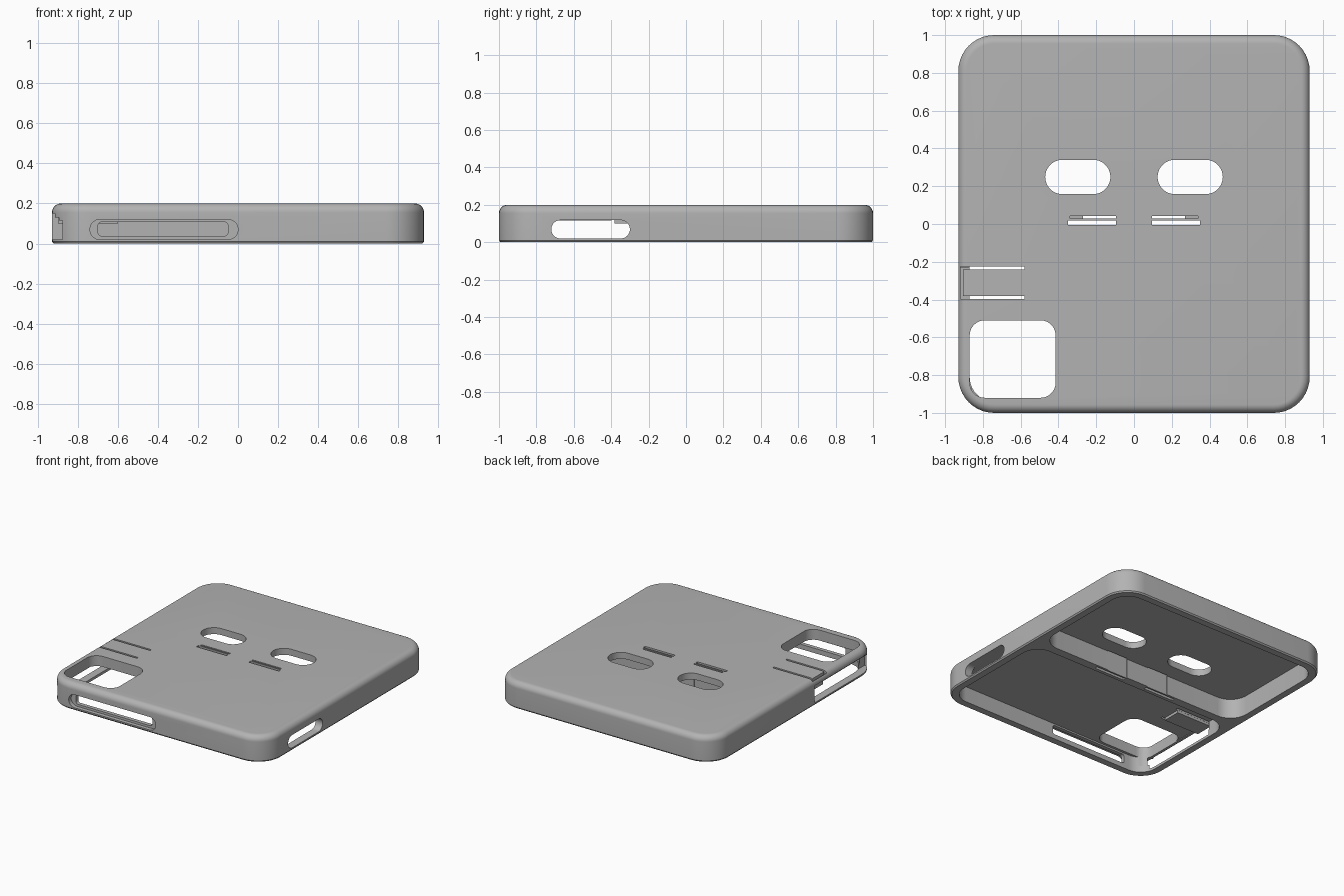
import bpy, bmesh, math
from mathutils import Matrix

default = bpy.data.objects.get("Cube")
if default:
    bpy.data.objects.remove(default, do_unlink=True)

# Single plastic colour
GRAY = (0.45, 0.45, 0.45, 1)
plastic = bpy.data.materials.new("gray plastic")
plastic.use_nodes = True
plastic.diffuse_color = GRAY
plastic.node_tree.nodes["Principled BSDF"].inputs["Base Color"].default_value = GRAY


def outline(u0, u1, v0, v1, r, steps=10):
    """Rounded rectangle as a list of points, counter-clockwise."""
    if r <= 0:
        return [(u0, v0), (u1, v0), (u1, v1), (u0, v1)]
    centres = [(u1 - r, v1 - r), (u0 + r, v1 - r), (u0 + r, v0 + r), (u1 - r, v0 + r)]
    points = []
    for quarter, (cu, cv) in enumerate(centres):
        for i in range(steps + 1):
            a = math.pi / 2 * (quarter + i / steps)
            points.append((cu + r * math.cos(a), cv + r * math.sin(a)))
    return points


def loft(name, rect, radius, layers, axis="z"):
    """Stack rounded rectangles; each layer is (inset, height along axis)."""
    place = {"z": lambda u, v, h: (u, v, h),
             "x": lambda u, v, h: (h, u, v),
             "y": lambda u, v, h: (u, h, v)}[axis]
    u0, u1, v0, v1 = rect
    bm = bmesh.new()
    rings = []
    for inset, h in layers:
        pts = outline(u0 + inset, u1 - inset, v0 + inset, v1 - inset, radius - inset)
        rings.append([bm.verts.new(place(u, v, h)) for u, v in pts])
    for low, high in zip(rings, rings[1:]):
        for i in range(len(low)):
            j = (i + 1) % len(low)
            bm.faces.new((low[i], low[j], high[j], high[i]))
    bm.faces.new(rings[0])
    bm.faces.new(rings[-1])
    bmesh.ops.remove_doubles(bm, verts=bm.verts, dist=1e-5)
    bmesh.ops.recalc_face_normals(bm, faces=bm.faces)
    mesh = bpy.data.meshes.new(name)
    bm.to_mesh(mesh)
    bm.free()
    mesh.materials.append(plastic)
    obj = bpy.data.objects.new(name, mesh)
    bpy.context.collection.objects.link(obj)
    return obj


def prism(name, rect, low, high, radius=0, axis="z"):
    return loft(name, rect, radius, [(0, low), (0, high)], axis)


# Outer shell with rounded corners and a filleted top edge
HEIGHT, FILLET = 0.2, 0.045
layers = [(0.008, 0), (0, 0.01)]
for i in range(9):
    a = math.pi / 2 * i / 8
    layers.append((FILLET * (1 - math.cos(a)), HEIGHT - FILLET * (1 - math.sin(a))))
case = loft("case_shell", (-0.93, 0.93, -1, 1), 0.19, layers)

cutters = [
    # Two open pockets underneath, leaving a divider wall between them
    prism("back_pocket", (-0.87, 0.87, 0.036, 0.94), -0.1, 0.15, 0.14),
    prism("front_pocket", (-0.87, 0.87, -0.94, -0.03), -0.1, 0.12, 0.13),
    # Corner window through the top
    prism("corner_window", (-0.87, -0.415, -0.92, -0.51), 0.05, 0.3, 0.08),
    # Front port: shallow recess and through slot
    prism("front_recess", (-0.74, 0, 0.02, 0.12), -1.1, -0.97, 0.0499, "y"),
    prism("front_slot", (-0.70, -0.05, 0.037, 0.108), -1.1, -0.9, 0.02, "y"),
    # Port on the left wall
    prism("side_slot", (-0.72, -0.30, 0.02, 0.118), 0.8, 1.1, 0.0489, "x"),
    # Stepped opening in the opposite wall, running round the front corner
    prism("wall_window", (-0.94, -0.23, 0.02, 0.115), -1.1, -0.86, 0, "x"),
    prism("wall_step_low", (-0.92, -0.23, 0.1, 0.13), -1.1, -0.89, 0, "x"),
    prism("wall_step_high", (-0.88, -0.23, 0.12, 0.15), -1.1, -0.905, 0, "x"),
    # Gap at the free end of the push tab
    prism("tab_end_gap", (-0.919, -0.905, -0.398, -0.224), 0.06, 0.3),
]

# Slits along both edges of the push tab
for y in (-0.232, -0.39):
    cutters.append(prism("tab_slit", (-0.912, -0.58, y - 0.008, y + 0.008), 0.06, 0.3))

# Mirrored strap holes and clip slits
for side in (-1, 1):
    def span(a, b):
        return (min(side * a, side * b), max(side * a, side * b))
    cutters += [
        prism("strap_hole", (*span(0.125, 0.47), 0.158, 0.34), 0.05, 0.3, 0.0909),
        prism("clip_slit_back", (*span(0.095, 0.27), 0.03, 0.043), -0.1, 0.3),
        prism("clip_recess", (*span(0.26, 0.34), 0.03, 0.043), 0.165, 0.3),
        prism("clip_slit_front", (*span(0.095, 0.35), -0.004, 0.019), -0.1, 0.3),
    ]

# Apply the cuts and remove the cutters
for cutter in cutters:
    cut = case.modifiers.new(cutter.name, "BOOLEAN")
    cut.operation = "DIFFERENCE"
    cut.solver = "EXACT"
    cut.object = cutter
    cutter.hide_render = True
bpy.context.view_layer.update()
graph = bpy.context.evaluated_depsgraph_get()
finished = bpy.data.meshes.new_from_object(case.evaluated_get(graph))
case.modifiers.clear()
case.data = finished
for cutter in cutters:
    bpy.data.objects.remove(cutter, do_unlink=True)

# Thickened pad under the push tab
prism("push_tab_pad", (-0.9, -0.6, -0.381, -0.241), 0.1, 0.13)

# Smooth the rounded edges, keep the cut edges sharp
bpy.ops.object.select_all(action="DESELECT")
case.select_set(True)
bpy.context.view_layer.objects.active = case
bpy.ops.object.shade_smooth_by_angle(angle=math.radians(30))
